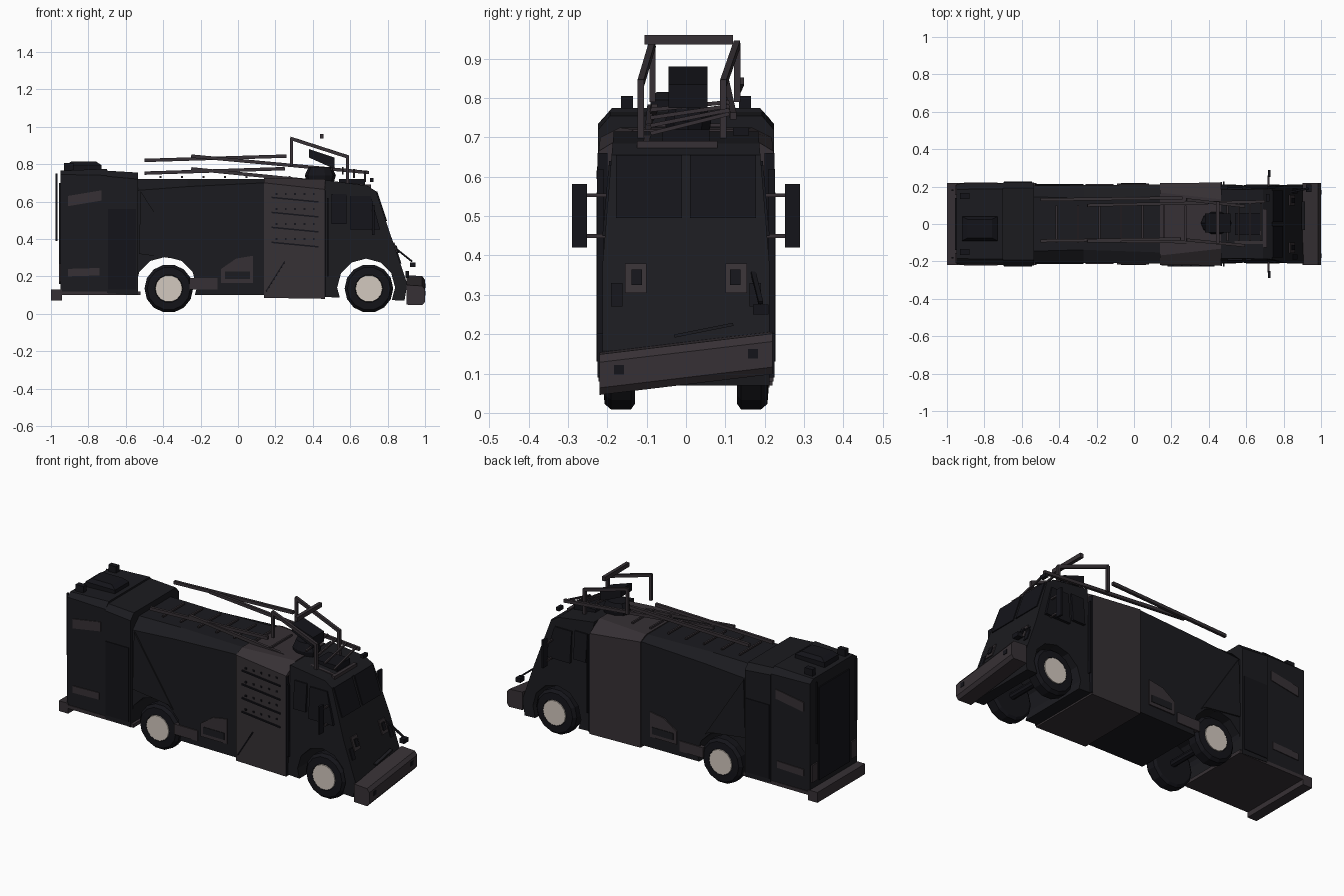
import bpy, bmesh, math
from mathutils import Vector, Matrix


def material(name, rgb):
    m = bpy.data.materials.new(name)
    m.diffuse_color = (*rgb, 1)
    return m


DARK = material("dark_paint", (0.011, 0.011, 0.014))
BLACK = material("black_glass", (0.007, 0.007, 0.010))
TRIM = material("brown_trim", (0.037, 0.030, 0.035))
HUB = material("pale_hub", (0.65, 0.58, 0.52))


def finish(name, bm, mat):
    bmesh.ops.recalc_face_normals(bm, faces=bm.faces)
    me = bpy.data.meshes.new(name)
    bm.to_mesh(me)
    bm.free()
    me.materials.append(mat)
    ob = bpy.data.objects.new(name, me)
    bpy.context.collection.objects.link(ob)
    return ob


def loft(name, rings, mat):
    bm = bmesh.new()
    vs = [[bm.verts.new(p) for p in r] for r in rings]
    n = len(rings[0])
    for a, b in zip(vs, vs[1:]):
        for i in range(n):
            bm.faces.new((a[i], a[(i + 1) % n], b[(i + 1) % n], b[i]))
    bm.faces.new(vs[0])
    bm.faces.new(vs[-1])
    return finish(name, bm, mat)


def box(name, x, y, z, mat):
    ring = lambda h: [(x[0], y[0], h), (x[1], y[0], h), (x[1], y[1], h), (x[0], y[1], h)]
    return loft(name, [ring(z[0]), ring(z[1])], mat)


def beam(name, p, q, w, h, mat):
    p, q = Vector(p), Vector(q)
    d = (q - p).normalized()
    up = Vector((0, 0, 1)) if abs(d.z) < 0.9 else Vector((1, 0, 0))
    s = d.cross(up).normalized() * w / 2
    u = s.cross(d).normalized() * h / 2
    return loft(name, [[c + s + u, c - s + u, c - s - u, c + s - u] for c in (p, q)], mat)


def lathe_y(name, x, z, stations, sides, mat):
    return loft(name, [[(x + r * math.cos(2 * math.pi * i / sides), y,
                         z + r * math.sin(2 * math.pi * i / sides)) for i in range(sides)]
                       for y, r in stations], mat)


def side_panel(name, pts, y0, y1, mat):
    # flat plate from an x-z outline
    return loft(name, [[(x, y, z) for x, z in pts] for y in (y0, y1)], mat)


def section(x, w, z0, shoulder, top, inset):
    # chamfered body cross-section at x
    return [(x, -w, z0), (x, w, z0), (x, w, shoulder), (x, w - inset, top),
            (x, -w + inset, top), (x, -w, shoulder)]


# Main body sections
rear = loft("rear_locker", [section(-0.95, 0.215, 0.11, 0.745, 0.765, 0.03),
                            section(-0.70, 0.218, 0.11, 0.74, 0.775, 0.03)], DARK)
rear2 = loft("rear_crew_locker", [section(-0.70, 0.223, 0.11, 0.735, 0.765, 0.03),
                                  section(-0.535, 0.223, 0.10, 0.72, 0.755, 0.03)], DARK)
tank = loft("tank_body", [section(-0.535, 0.205, 0.10, 0.66, 0.72, 0.06),
                          section(-0.27, 0.208, 0.10, 0.68, 0.72, 0.07),
                          section(0.14, 0.212, 0.10, 0.70, 0.72, 0.06)], DARK)
pump = loft("pump_housing", [section(0.14, 0.218, 0.085, 0.70, 0.725, 0.05),
                             section(0.465, 0.222, 0.08, 0.665, 0.72, 0.09)], TRIM)

# Sloped cab, narrowing slightly to the roof
prof = [(0.465, 0.09), (0.89, 0.07), (0.905, 0.16), (0.83, 0.38), (0.738, 0.655),
        (0.69, 0.685), (0.465, 0.715)]
half = lambda z: 0.212 - max(0, z - 0.4) * 0.09
cab = loft("cab", [[(x, s * half(z), z) for x, z in prof] for s in (-1, 1)], DARK)

# Wheel arches cut right through
for ob, x, r in ((tank, -0.385, 0.165), (cab, 0.685, 0.155)):
    cutter = lathe_y("arch_cutter", x, 0.14, ((-0.4, r), (0.4, r)), 12, DARK)
    m = ob.modifiers.new("arch", 'BOOLEAN')
    m.operation, m.object, m.solver = 'DIFFERENCE', cutter, 'EXACT'
    bpy.context.view_layer.objects.active = ob
    bpy.ops.object.modifier_apply(modifier="arch")
    bpy.data.objects.remove(cutter)

# Wheels
for x in (-0.37, 0.70):
    for s in (-1, 1):
        lathe_y("tyre", x, 0.135, [(s * 0.13, 0.115), (s * 0.14, 0.13), (s * 0.19, 0.13),
                                   (s * 0.207, 0.115), (s * 0.21, 0.075), (s * 0.2, 0.072)], 14, BLACK)
        lathe_y("wheel_hub", x, 0.135, [(s * 0.15, 0.074), (s * 0.212, 0.072)], 14, HUB)
    lathe_y("axle", x, 0.135, [(-0.15, 0.02), (0.15, 0.02)], 8, BLACK)

# Bumpers: the front one hangs askew
slope = 0.12
loft("front_bumper", [[(x, y, z + y * slope) for x, z in
      ((0.90, 0.075), (0.985, 0.072), (1.0, 0.09), (1.0, 0.155), (0.985, 0.175), (0.90, 0.18))]
      for y in (-0.22, 0.22)], TRIM)
for y in (-0.17, 0.17):
    z = 0.13 + y * slope
    box("bumper_lamp", (0.99, 1.003), (y - 0.013, y + 0.013), (z - 0.012, z + 0.012), BLACK)
box("rear_step", (-1.0, -0.94), (-0.22, 0.22), (0.07, 0.13), TRIM)
box("lower_rail", (-0.96, -0.52), (-0.22, 0.22), (0.10, 0.12), TRIM)
beam("broken_wiper", (0.83, 0.17, 0.36), (0.93, 0.19, 0.28), 0.012, 0.008, BLACK)
box("wiper_tip", (0.92, 0.95), (0.17, 0.21), (0.25, 0.275), BLACK)
beam("bumper_strip", (0.905, -0.03, 0.195), (0.905, 0.12, 0.225), 0.02, 0.008, DARK)

# Cab front, following the sloped screen
front_x = lambda z: 0.738 + (0.655 - z) * 0.336
for s in (-1, 1):
    def front_plate(name, a, b, z0, z1, mat, t=0.006):
        c = [(s * a, z0), (s * b, z0), (s * b, z1), (s * a, z1)]
        loft(name, [[(front_x(z) + d, y, z) for y, z in c] for d in (-0.01, t)], mat)
    front_plate("windscreen", 0.010, 0.178, 0.495, 0.655, BLACK)
    front_plate("headlamp_plate", 0.10, 0.155, 0.305, 0.38, TRIM)
    front_plate("headlamp", 0.112, 0.138, 0.325, 0.365, BLACK, 0.012)
    front_plate("indicator", 0.162, 0.19, 0.27, 0.33, BLACK)
    # Mirrors
    box("mirror", (0.717, 0.729), (s * 0.252, s * 0.29), (0.42, 0.582), BLACK)
    for z in (0.45, 0.553):
        beam("mirror_arm", (0.72, s * 0.18, z), (0.72, s * 0.258, z), 0.01, 0.01, TRIM)
    # Cab side window and door, set on the leaning wall
    for name, o in (("side_window", [(0.60, 0.45), (0.76, 0.45), (0.71, 0.63), (0.60, 0.63)]),
                    ("rear_window", [(0.50, 0.48), (0.58, 0.48), (0.58, 0.64), (0.50, 0.64)])):
        loft(name, [[(x, s * (half(z) + d), z) for x, z in o] for d in (-0.01, 0.005)], BLACK)
    box("grab_handle", (0.475, 0.483), (s * 0.21, s * 0.226), (0.2, 0.62), BLACK)
    # Rear locker doors and stripes
    side_panel("locker_door", [(-0.695, 0.13), (-0.545, 0.13), (-0.545, 0.56), (-0.695, 0.56)],
               s * 0.21, s * 0.227, BLACK)
    side_panel("upper_stripe", [(-0.91, 0.575), (-0.73, 0.605), (-0.73, 0.66), (-0.91, 0.63)],
               s * 0.20, s * 0.221, TRIM)
    side_panel("lower_stripe", [(-0.91, 0.20), (-0.74, 0.205), (-0.74, 0.245), (-0.91, 0.24)],
               s * 0.20, s * 0.221, TRIM)
    # Buckled side skin and sill
    side_panel("buckled_skin", [(-0.53, 0.32), (-0.30, 0.29), (-0.27, 0.27), (-0.52, 0.655)],
               s * 0.19, s * 0.214, DARK)
    side_panel("sill_box", [(-0.09, 0.165), (0.08, 0.165), (0.08, 0.31), (-0.01, 0.295),
                            (-0.09, 0.24)], s * 0.19, s * 0.217, TRIM)
    box("sill_recess", (-0.07, 0.065), (s * 0.2, s * 0.22), (0.185, 0.225), DARK)
    box("sill_rail", (-0.26, -0.11), (s * 0.19, s * 0.215), (0.13, 0.19), TRIM)
    # Beacons on the rear roof
    box("rear_beacon", (-0.93, -0.88), (s * 0.135, s * 0.165), (0.75, 0.805), BLACK)
    beam("rear_handrail", (-0.97, s * 0.18, 0.39), (-0.97, s * 0.18, 0.75), 0.009, 0.009, BLACK)
    # Pump fold line
    box("pump_seam", (0.462, 0.47), (s * 0.20, s * 0.225), (0.09, 0.66), BLACK)

# Pump control panel details on the front side
for z in (0.37, 0.45, 0.53, 0.61):
    beam("pump_rail", (0.18, -0.222, z + 0.012), (0.43, -0.224, z - 0.012), 0.008, 0.008, BLACK)
    for i in range(5):
        x = 0.20 + i * 0.05
        box("pump_button", (x, x + 0.01), (-0.225, -0.21), (z + 0.025, z + 0.035), BLACK)
beam("panel_fold", (0.15, -0.217, 0.12), (0.25, -0.221, 0.28), 0.01, 0.006, BLACK)

# Rear wall
box("rear_door", (-0.957, -0.94), (-0.14, 0.14), (0.16, 0.70), BLACK)
for y in (-0.18, 0.18):
    box("tail_lamp", (-0.958, -0.94), (y - 0.025, y + 0.025), (0.17, 0.27), TRIM)

# Roof: rear hatch, deck, turret
loft("roof_hatch", [[(x0, y0, z), (x1, y0, z), (x1, y1, z), (x0, y1, z)]
                    for x0, x1, y0, y1, z in ((-0.92, -0.73, -0.09, 0.04, 0.76),
                                              (-0.92, -0.73, -0.09, 0.04, 0.795),
                                              (-0.89, -0.76, -0.075, 0.025, 0.815))], BLACK)
for i in range(7):
    x = -0.42 + i * 0.115
    box("ladder_rung", (x, x + 0.01), (-0.10, 0.10), (0.726, 0.736), TRIM)
loft("turret_base", [[(0.44 + 0.083 * k * math.cos(a), 0.005 + 0.062 * k * math.sin(a), z)
                      for a in [i * math.pi / 5 for i in range(10)]]
                     for k, z in ((0.9, 0.71), (1, 0.74), (0.75, 0.785))], BLACK)
side_panel("turret_head", [(0.38, 0.835), (0.515, 0.775), (0.515, 0.835), (0.38, 0.88)],
           -0.045, 0.055, BLACK)
box("cab_roof_box", (0.54, 0.68), (-0.06, 0.06), (0.67, 0.72), BLACK)

# Loose ladder rails
for p, q in (((-0.5, 0.13, 0.82), (0.26, 0.14, 0.843)), ((-0.5, -0.09, 0.752), (0.25, -0.08, 0.776)),
             ((-0.25, 0.10, 0.843), (0.70, 0.12, 0.755)), ((-0.25, -0.09, 0.775), (0.70, -0.10, 0.68))):
    beam("ladder_rail", p, q, 0.016, 0.018, TRIM)
for i in range(4):
    x = 0.5 + i * 0.06
    beam("front_rung", (x, -0.09, 0.77 - i * 0.02), (x, 0.11, 0.79 - i * 0.01), 0.01, 0.01, TRIM)

# Gantry over the cab
for a, b in ((-0.115, -0.085), (0.095, 0.13)):
    beam("gantry_front_post", (0.585, a, 0.69), (0.585, a, 0.845), 0.016, 0.016, TRIM)
    beam("gantry_top_rail", (0.59, a, 0.838), (0.28, b, 0.938), 0.016, 0.018, TRIM)
    beam("gantry_rear_post", (0.285, b, 0.79), (0.285, b, 0.94), 0.016, 0.016, TRIM)
beam("gantry_crossbar", (0.448, -0.105, 0.948), (0.448, 0.12, 0.948), 0.02, 0.024, TRIM)
beam("cab_crossbar", (0.70, -0.125, 0.682), (0.70, 0.08, 0.682), 0.02, 0.018, TRIM)
beam("cab_marker", (0.715, 0.12, 0.715), (0.715, 0.16, 0.715), 0.02, 0.02, BLACK)
